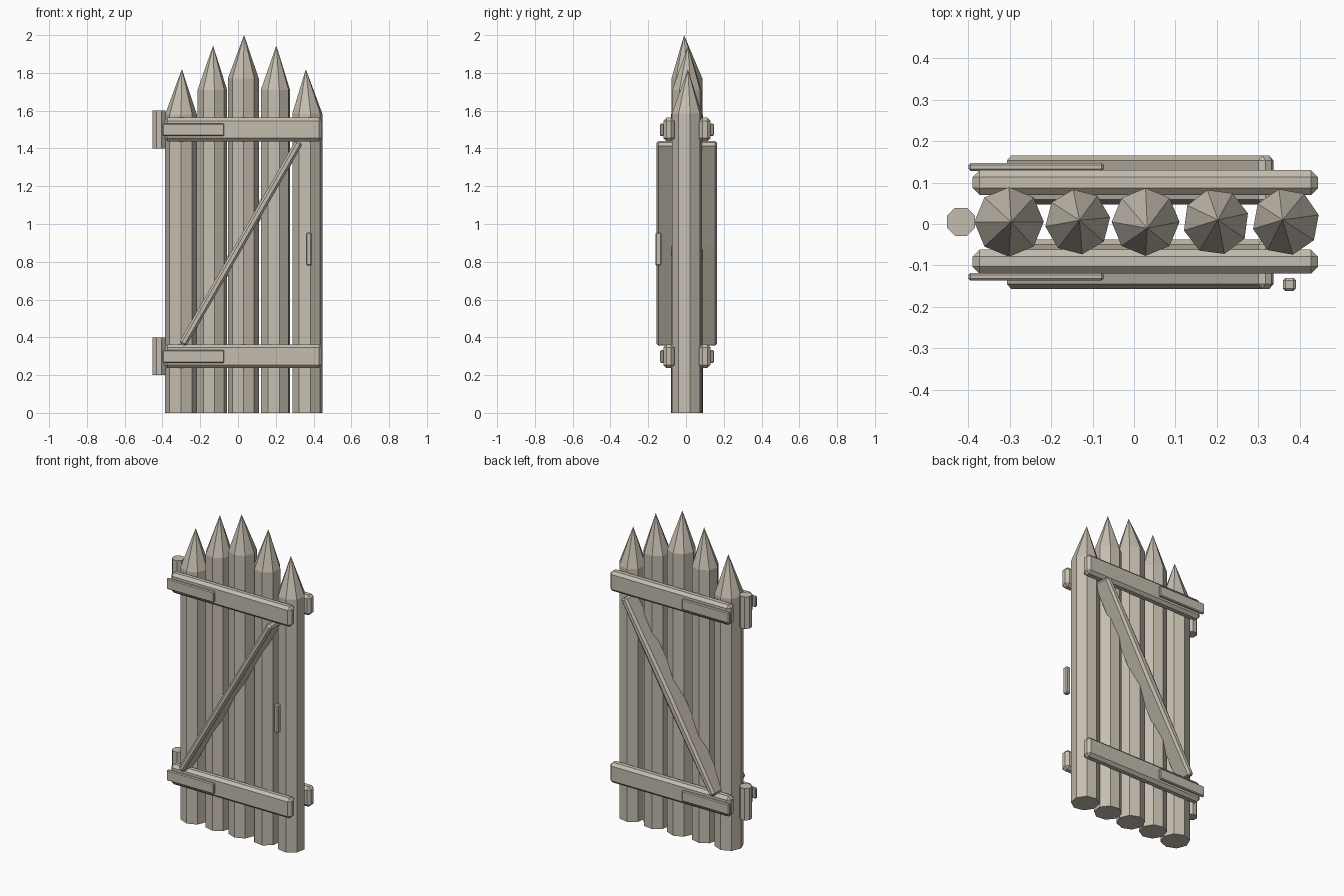
import bpy, bmesh, math
from mathutils import Matrix, Vector

cube = bpy.data.objects.get("Cube")
if cube:
    bpy.data.objects.remove(cube)

wood = bpy.data.materials.new("weathered_wood")
wood.use_nodes = True
COLOR = (0.56, 0.51, 0.43, 1)
wood.diffuse_color = COLOR
wood.node_tree.nodes["Principled BSDF"].inputs["Base Color"].default_value = COLOR


def finish(name, bm):
    bmesh.ops.recalc_face_normals(bm, faces=bm.faces)
    mesh = bpy.data.meshes.new(name)
    bm.to_mesh(mesh)
    bm.free()
    mesh.materials.append(wood)
    obj = bpy.data.objects.new(name, mesh)
    bpy.context.collection.objects.link(obj)
    return obj


def box(name, low, high, bevel):
    """Chamfered box between two corners."""
    low, high = Vector(low), Vector(high)
    bm = bmesh.new()
    bmesh.ops.create_cube(bm, size=1)
    bmesh.ops.scale(bm, vec=high - low, verts=bm.verts)
    bmesh.ops.bevel(bm, geom=bm.edges[:], offset=bevel, segments=1, affect='EDGES')
    bmesh.ops.translate(bm, vec=(low + high) / 2, verts=bm.verts)
    return finish(name, bm)


def log(name, x, radius, shoulder, tip, turn, tip_shift):
    """Eight-sided post sharpened to a point."""
    bm = bmesh.new()
    rings = []
    for z in (0, shoulder):
        ring = []
        for i in range(8):
            a = math.radians(turn) + i * math.tau / 8
            ring.append(bm.verts.new((x + radius * math.cos(a), 0.005 + radius * math.sin(a), z)))
        rings.append(ring)
    point = bm.verts.new((x + tip_shift[0], 0.005 + tip_shift[1], tip))
    bm.faces.new(rings[0])
    for i in range(8):
        j = (i + 1) % 8
        bm.faces.new((rings[0][i], rings[0][j], rings[1][j], rings[1][i]))
        bm.faces.new((rings[1][i], rings[1][j], point))
    return finish(name, bm)


def brace(name, y_low, y_high, bulge):
    """Diagonal beam, optionally wider at its middle."""
    start, end = Vector((-0.295, 0, 0.36)), Vector((0.325, 0, 1.435))
    run = end - start
    bm = bmesh.new()
    bmesh.ops.create_cube(bm, size=1)
    bmesh.ops.scale(bm, vec=(0.042, y_high - y_low, run.length), verts=bm.verts)
    bmesh.ops.bevel(bm, geom=bm.edges[:], offset=0.012, segments=1, affect='EDGES')
    if bulge != 1:
        bmesh.ops.bisect_plane(bm, geom=bm.verts[:] + bm.edges[:] + bm.faces[:],
                               plane_co=(0, 0, 0), plane_no=(0, 0, 1))
        for v in bm.verts:
            if abs(v.co.z) < 0.01:
                v.co.x *= bulge
    middle = (start + end) / 2 + Vector((0, (y_low + y_high) / 2, 0))
    turn = Matrix.Rotation(math.atan2(run.x, run.z), 4, 'Y')
    bmesh.ops.transform(bm, matrix=Matrix.Translation(middle) @ turn, verts=bm.verts)
    return finish(name, bm)


# Sharpened posts
logs = [(-0.302, 0.084, 1.58, 1.82, 0, (0.005, 0)),
        (-0.136, 0.079, 1.71, 1.945, 8, (0.004, 0.004)),
        (0.028, 0.082, 1.77, 2.0, 0, (0.004, -0.015)),
        (0.198, 0.080, 1.71, 1.945, 15, (0.005, 0.005)),
        (0.367, 0.081, 1.585, 1.82, 12, (-0.008, 0.005))]
for number, spec in enumerate(logs, 1):
    log(f"post_{number}", *spec)

# Crossbars, hinge straps and pins at two heights
for level, z in (("lower", 0.30), ("upper", 1.50)):
    for side, bar, strap in (("front", (-0.12, -0.062), (-0.137, -0.118)),
                             ("back", (0.07, 0.13), (0.128, 0.147))):
        box(f"{level}_{side}_crossbar", (-0.39, bar[0], z - 0.063),
            (0.445, bar[1], z + 0.063), 0.017)
        box(f"{level}_{side}_hinge_strap", (-0.4, strap[0], z - 0.035),
            (-0.073, strap[1], z + 0.032), 0.005)
    bm = bmesh.new()
    bmesh.ops.create_cone(bm, cap_ends=True, segments=8, radius1=0.037, radius2=0.037,
                          depth=0.2, matrix=Matrix.Translation((-0.418, 0.005, z))
                          @ Matrix.Rotation(math.pi / 8, 4, 'Z'))
    finish(f"{level}_hinge_pin", bm)

# Diagonal braces
brace("front_brace", -0.157, -0.038, 1)
brace("back_brace", 0.047, 0.165, 1.4)

# Handle
box("handle", (0.36, -0.162, 0.78), (0.391, -0.13, 0.955), 0.006)
